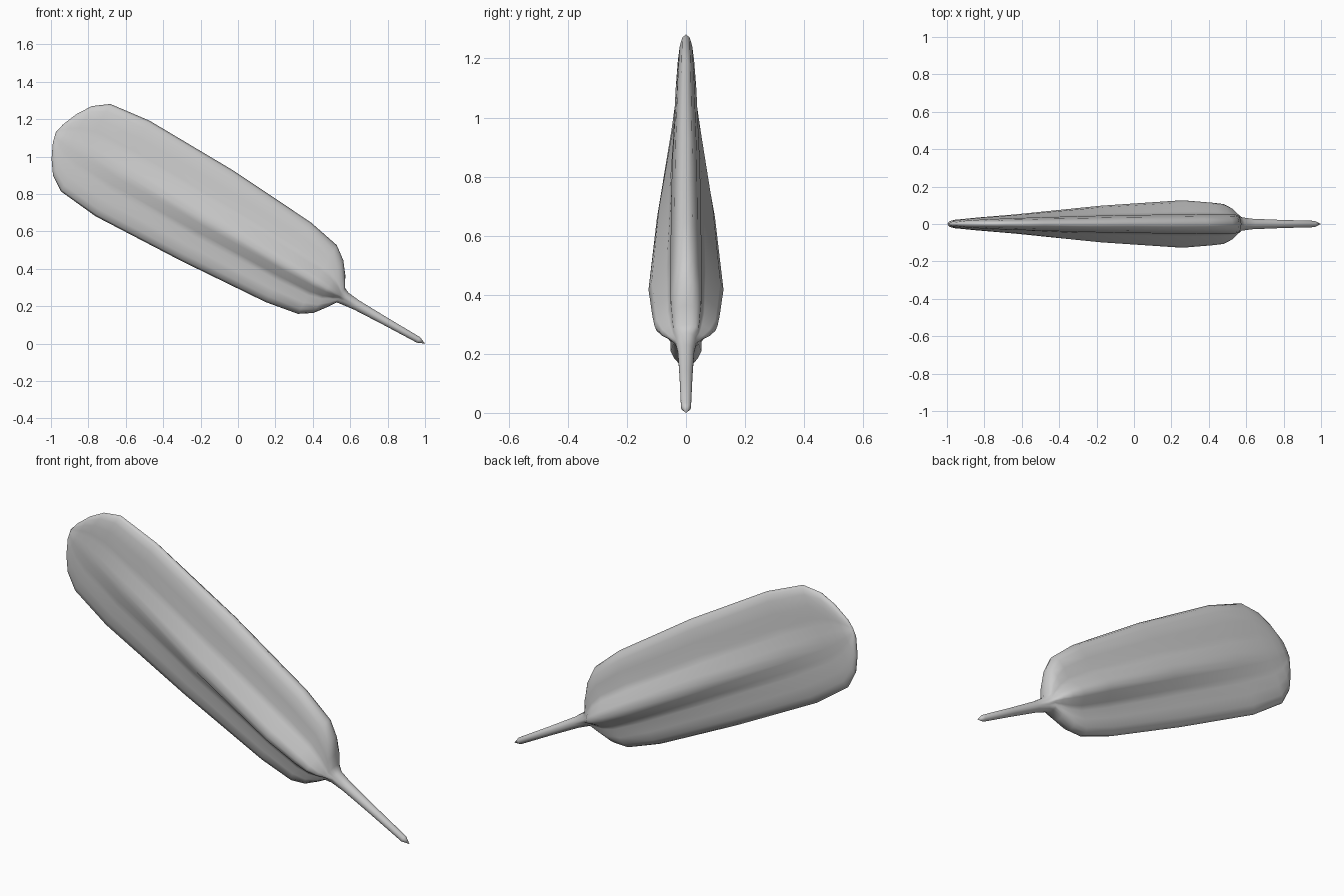
import bpy
import bmesh
from mathutils import Vector

cube = bpy.data.objects.get("Cube")
if cube:
    bpy.data.objects.remove(cube, do_unlink=True)

# Long axis runs from the stem tip up to the blade end
TIP = Vector((1, 0, 0))
ALONG = Vector((-0.871, 0, 0.491))
ACROSS = Vector((0.491, 0, 0.871))
SIDE = Vector((0, 1, 0))

# Stem: distance along the axis, radius
STEM = [(0.04, 0.017), (0.25, 0.022), (0.42, 0.028), (0.49, 0.036)]

# Blade: distance, upper edge, lower edge, ridge thickness, web thickness
BLADE = [
    (0.52, 0.05, -0.04, 0.06, 0.045),
    (0.55, 0.108, -0.085, 0.085, 0.05),
    (0.60, 0.174, -0.15, 0.107, 0.055),
    (0.67, 0.227, -0.195, 0.114, 0.055),
    (0.85, 0.265, -0.225, 0.127, 0.055),
    (1.35, 0.303, -0.255, 0.098, 0.05),
    (1.87, 0.315, -0.272, 0.052, 0.037),
    (2.095, 0.29, -0.247, 0.035, 0.029),
    (2.175, 0.232, -0.193, 0.028, 0.024),
    (2.225, 0.157, -0.12, 0.021, 0.019),
    (2.262, 0.07, -0.04, 0.012, 0.011),
]

# Half section: share of width, share of ridge, share of web
SECTION = [(0, 1, 0), (0.13, 0.85, 0.15), (0.3, 0.2, 0.75), (0.42, 0, 0.95),
           (0.65, 0, 0.95), (0.85, 0, 0.72), (0.96, 0, 0.42), (1, 0, 0)]


def half_profile(top, bottom, ridge, web):
    """Points (across, thickness) from the upper edge to the lower edge."""
    upper = [(s * top, a * ridge + b * web) for s, a, b in reversed(SECTION)]
    lower = [(s * bottom, a * ridge + b * web) for s, a, b in SECTION[1:]]
    return upper + lower


def ring(bm, t, half):
    loop = half + [(v, -y) for v, y in reversed(half[1:-1])]
    return [bm.verts.new(TIP + ALONG * t + ACROSS * v + SIDE * y) for v, y in loop]


def stem_half(r):
    shares = [p[0] for p in SECTION]
    vs = [s * r for s in reversed(shares)] + [-s * r for s in shares[1:]]
    return [(v, max(r * r - v * v, 0) ** 0.5) for v in vs]


# Loft stem and blade as one skin
bm = bmesh.new()
rings = [ring(bm, t, stem_half(r)) for t, r in STEM]
rings += [ring(bm, t, half_profile(*dims)) for t, *dims in BLADE]
n = len(rings[0])
for a, b in zip(rings, rings[1:]):
    for i in range(n):
        j = (i + 1) % n
        bm.faces.new((a[i], a[j], b[j], b[i]))

# Close both ends to a point
for loop, t, v in ((rings[0], 0.0, 0.0), (rings[-1], 2.275, 0.015)):
    end = bm.verts.new(TIP + ALONG * t + ACROSS * v)
    for i in range(n):
        bm.faces.new((loop[i], loop[(i + 1) % n], end))
bmesh.ops.recalc_face_normals(bm, faces=bm.faces)

mesh = bpy.data.meshes.new("blade_with_stem")
bm.to_mesh(mesh)
bm.free()
mesh.shade_smooth()
blade = bpy.data.objects.new("blade_with_stem", mesh)
bpy.context.collection.objects.link(blade)

# Plain light grey
grey = bpy.data.materials.new("light_grey")
grey.use_nodes = True
colour = (0.6, 0.6, 0.6, 1)
grey.diffuse_color = colour
grey.node_tree.nodes["Principled BSDF"].inputs["Base Color"].default_value = colour
mesh.materials.append(grey)
